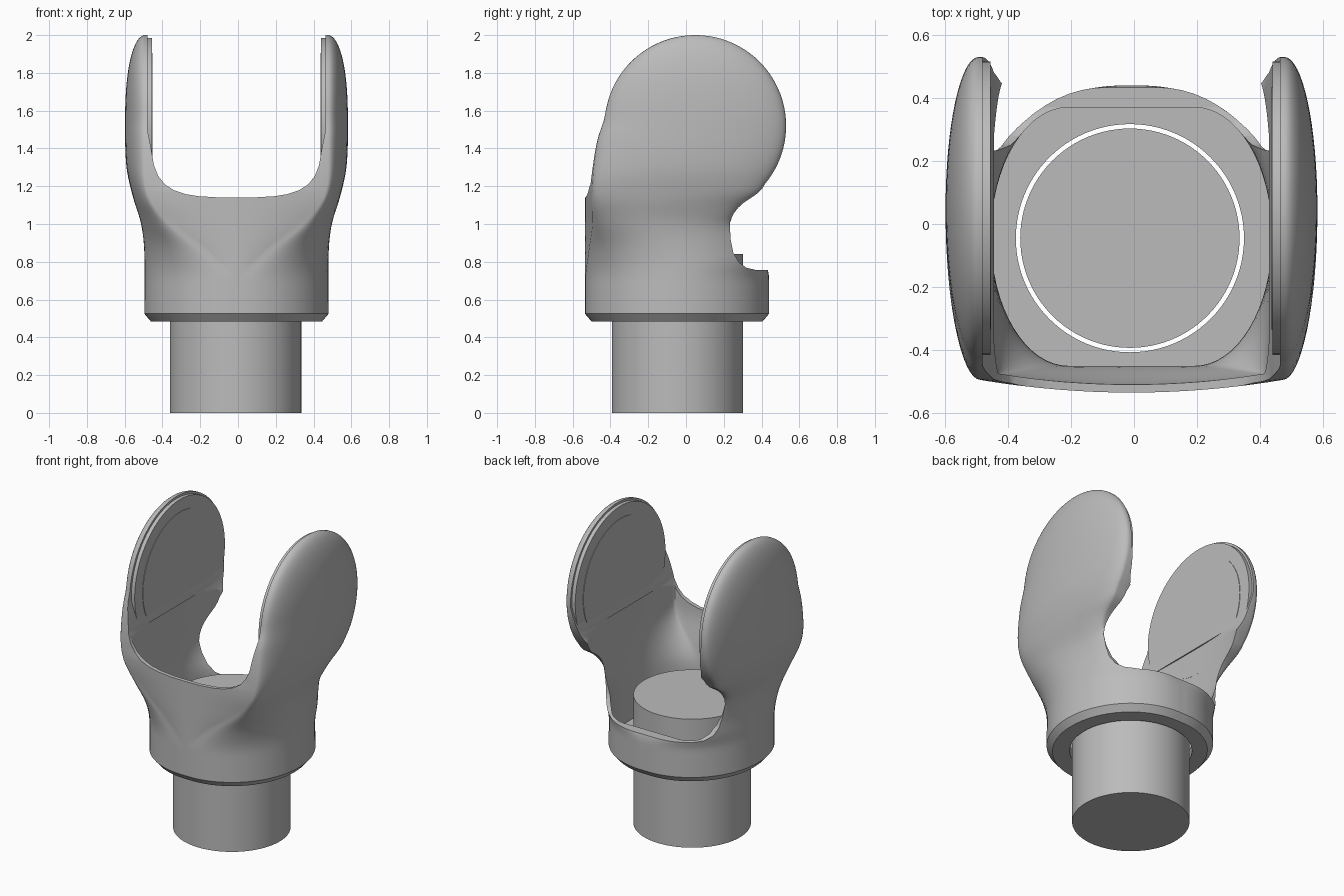
import bpy, bmesh
from math import sin, cos, pi, sqrt
from mathutils import Matrix

if "Cube" in bpy.data.objects:
    bpy.data.objects.remove(bpy.data.objects["Cube"])

CX = -0.008                         # shared centre line
PAD_Y, PAD_Z, PAD_R = 0.05, 1.52, 0.48

grey = bpy.data.materials.new("plain_grey")
grey.use_nodes = True
colour = (0.5, 0.5, 0.5, 1)
grey.diffuse_color = colour
grey.node_tree.nodes["Principled BSDF"].inputs["Base Color"].default_value = colour


def finish(name, bm):
    bmesh.ops.recalc_face_normals(bm, faces=bm.faces)
    mesh = bpy.data.meshes.new(name)
    bm.to_mesh(mesh)
    bm.free()
    mesh.materials.append(grey)
    ob = bpy.data.objects.new(name, mesh)
    bpy.context.scene.collection.objects.link(ob)
    return ob


def smooth(ob):
    bpy.ops.object.select_all(action='DESELECT')
    ob.select_set(True)
    bpy.context.view_layer.objects.active = ob
    bpy.ops.object.shade_smooth_by_angle(angle=0.55)


def curve(keys):
    """Smooth value along height through (z, value) keys."""
    def slope(i):
        if i in (0, len(keys) - 1):
            return 0
        (z0, a), (z1, b) = keys[i - 1], keys[i + 1]
        return (b - a) / (z1 - z0)

    def value(z):
        if z <= keys[0][0]:
            return keys[0][1]
        for i in range(len(keys) - 1):
            (z0, a), (z1, b) = keys[i], keys[i + 1]
            if z <= z1:
                h = z1 - z0
                t = (z - z0) / h
                s = t * t * (3 - 2 * t)
                return (a + (b - a) * s + slope(i) * h * t * (1 - t) ** 2
                        - slope(i + 1) * h * t * t * (1 - t))
        return keys[-1][1]
    return value


def ring(z, half, front_end, back_end, y_front, y_back, bow, n=16):
    """Bowed front, rounded sides and straight back, as one closed section."""
    mid, reach = (y_front + y_back) / 2, (y_back - y_front) / 2
    pts = []
    for i in range(n):
        u = 2 * i / n - 1
        pts.append((front_end * u, y_front - bow * (1 - u * u)))
    side = []
    for i in range(2 * n):
        a = pi * i / (2 * n)
        end = front_end if i < n else back_end
        side.append((end + (half - end) * sin(a), mid - reach * cos(a)))
    side.append((back_end, y_back))
    pts += side
    pts += [(back_end * (1 - 2 * i / n), y_back) for i in range(1, n)]
    pts += [(-x, y) for x, y in reversed(side[1:])]
    return [(CX + x, y, z) for x, y in pts]


def loft(name, rings):
    bm = bmesh.new()
    rows = [[bm.verts.new(p) for p in r] for r in rings]
    for a, b in zip(rows, rows[1:]):
        for i in range(len(a)):
            j = (i + 1) % len(a)
            bm.faces.new((a[i], a[j], b[j], b[i]))
    bm.faces.new(rows[0])
    bm.faces.new(rows[-1])
    return finish(name, bm)


def prism(name, profile, place):
    return loft(name, [[place(a, b, s) for a, b in profile] for s in (-1, 1)])


def cylinder(name, radius, depth, centre, axis='Z', sides=96):
    bm = bmesh.new()
    turn = Matrix.Rotation(pi / 2, 4, 'Y') if axis == 'X' else Matrix()
    bmesh.ops.create_cone(bm, cap_ends=True, segments=sides, radius1=radius,
                          radius2=radius, depth=depth,
                          matrix=Matrix.Translation(centre) @ turn)
    return finish(name, bm)


# Outer body: round collar that flares into two domed arms
width = curve([(0.5, 0.488), (0.85, 0.488), (1, 0.505), (1.15, 0.55), (1.3, 0.582), (1.52, 0.59)])
front_end = curve([(0.7, 0.03), (0.85, 0.15), (1, 0.35), (1.14, 0.46), (1.3, 0.485)])
back_end = curve([(0.7, 0.03), (0.8, 0.15), (0.9, 0.3), (1, 0.42), (1.1, 0.465), (1.25, 0.485)])
y_front = curve([(0.7, -0.535), (0.85, -0.518), (1, -0.497), (1.14, -0.497),
                 (1.3, -0.488), (1.45, -0.465), (1.6, -0.425)])
y_back = curve([(0.7, 0.44), (0.8, 0.417), (0.9, 0.335), (1, 0.24), (1.05, 0.25),
                (1.1, 0.29), (1.2, 0.407)])
centre_front = -0.535


def body_ring(z):
    half, front, back = width(z), y_front(z), y_back(z)
    rise = z - PAD_Z
    span = sqrt(max(PAD_R ** 2 - rise ** 2, 0))
    if rise > 0:
        half = 0.485 + 0.105 * sqrt(1 - (rise / PAD_R) ** 2.5)
    if z > 1.6:
        front = PAD_Y - span
    if z > 1.2:
        back = PAD_Y + span
    bow = max(0, front - centre_front) if z < 1.2 else 0.03
    chamfer = max(0, 0.525 - z) * 0.85
    return ring(z, half - chamfer, front_end(z), back_end(z),
                front + chamfer, back - chamfer, bow)


levels = [0.485, 0.525] + [0.6 + 0.92 * i / 36 for i in range(37)]
levels += [PAD_Z + PAD_R * sin(pi / 2 * i / 22) for i in range(1, 22)] + [1.9997]
body = loft("collar_and_arms", [body_ring(z) for z in levels])

# Hollow inside of the collar
in_front = curve([(0.8, 0.2), (1.15, 0.42)])
in_back = curve([(0.8, 0.2), (1, 0.385), (1.15, 0.4)])
in_y_front = curve([(0.8, -0.45), (1.15, -0.475)])
in_y_back = curve([(0.8, 0.37), (1.1, 0.46)])
in_bow = curve([(0.8, 0), (1.15, 0.035)])
cavity = loft("cavity_cutter", [
    ring(z, 0.446, in_front(z), in_back(z), in_y_front(z), in_y_back(z), in_bow(z))
    for z in [0.55 + 0.04 * i for i in range(20)]])

# U-shaped opening between the arms
half_u = [(0.1, 1.141), (0.2, 1.147), (0.27, 1.158), (0.33, 1.178), (0.38, 1.21),
          (0.415, 1.255), (0.437, 1.31), (0.452, 1.4), (0.472, 1.5), (0.472, 2.2)]
u_profile = [(-x, z) for x, z in reversed(half_u)] + half_u
opening = prism("opening_cutter", u_profile, lambda x, z, s: (CX + x, s, z))

# Notch behind the arms, above the low rear rim
notch_profile = [(0.8, 0.755), (0.37, 0.757), (0.32, 0.768), (0.28, 0.797), (0.25, 0.85),
                 (0.236, 0.92), (0.232, 1), (0.25, 1.05), (0.285, 1.09), (0.8, 1.09)]
notch = prism("notch_cutter", notch_profile, lambda y, z, s: (s, y, z))

hole = cylinder("hole_cutter", 0.362, 0.6, (-0.013, -0.045, 0.5))

for cutter in (cavity, opening, notch, hole):
    cutter.hide_render = True
    mod = body.modifiers.new("cut", 'BOOLEAN')
    mod.operation, mod.solver, mod.object = 'DIFFERENCE', 'EXACT', cutter
    bpy.context.view_layer.objects.active = body
    bpy.ops.object.modifier_apply(modifier=mod.name)
    bpy.data.objects.remove(cutter)
smooth(body)

# Loose shaft through the collar
smooth(cylinder("shaft", 0.348, 0.84, (-0.013, -0.045, 0.42)))

# Flat round pads inside both arms, each with a thin raised disc
for side, label in ((1, "left"), (-1, "right")):
    smooth(cylinder(label + "_pad", 0.466, 0.026, (CX + side * 0.461, PAD_Y, PAD_Z), 'X'))
    smooth(cylinder(label + "_pad_disc", 0.385, 0.008, (CX + side * 0.449, PAD_Y, PAD_Z), 'X'))
